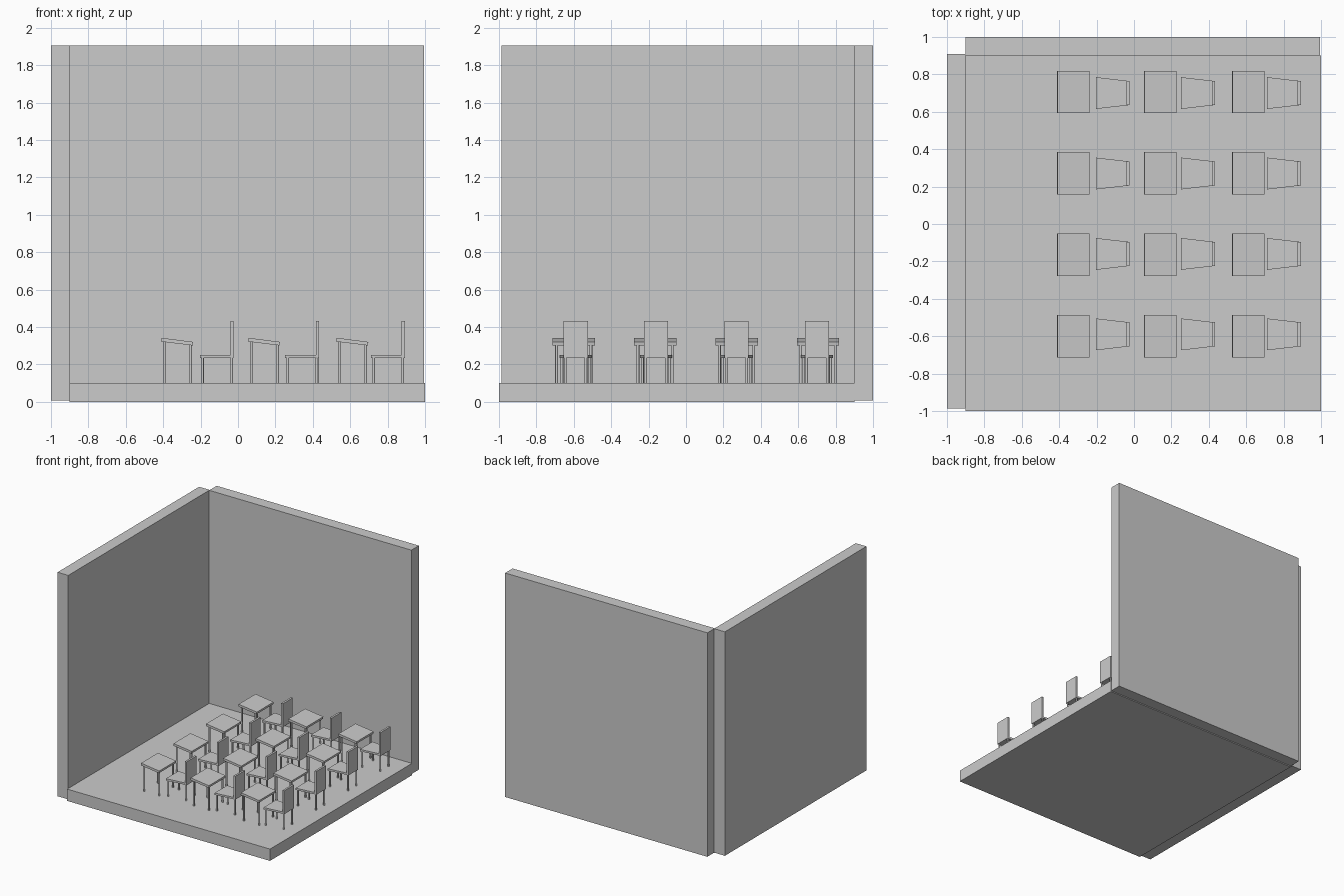
import bpy, bmesh

if "Cube" in bpy.data.objects:
    bpy.data.objects.remove(bpy.data.objects["Cube"])

DESK_X = (-0.412, 0.053, 0.524)
CHAIR_X = (-0.204, 0.252, 0.711)
DESK_Y = (0.706, 0.271, -0.165, -0.60)
CHAIR_Y = (0.70, 0.27, -0.16, -0.59)
FLOOR_Z = 0.10


def mesh_object(name, bm):
    bmesh.ops.recalc_face_normals(bm, faces=bm.faces)
    me = bpy.data.meshes.new(name)
    bm.to_mesh(me)
    bm.free()
    ob = bpy.data.objects.new(name, me)
    bpy.context.collection.objects.link(ob)
    return ob


def prism(name, pts, offset):
    """Extrude a closed 3D outline along an offset vector."""
    bm = bmesh.new()
    face = bm.faces.new([bm.verts.new(p) for p in pts])
    ext = bmesh.ops.extrude_face_region(bm, geom=[face])
    bmesh.ops.translate(bm, vec=offset,
                        verts=[v for v in ext["geom"] if isinstance(v, bmesh.types.BMVert)])
    return mesh_object(name, bm)


def box(name, x0, x1, y0, y1, z0, z1):
    return prism(name, [(x0, y0, z0), (x1, y0, z0), (x1, y1, z0), (x0, y1, z0)],
                 (0, 0, z1 - z0))


def leg(name, x, y, top, r=0.0072):
    bpy.ops.mesh.primitive_cylinder_add(vertices=16, radius=r, depth=top - FLOOR_Z,
                                        location=(x, y, (top + FLOOR_Z) / 2))
    bpy.context.object.name = name
    bpy.ops.object.shade_smooth_by_angle()


def desk(x, y):
    # slanted top
    prism("desk_top", [(x, y - 0.113, 0.322), (x + 0.003, y - 0.113, 0.342),
                       (x + 0.173, y - 0.113, 0.320), (x + 0.170, y - 0.113, 0.301)],
          (0, 0.226, 0))
    for s in (-1, 1):
        leg("desk_front_leg", x + 0.018, y + s * 0.092, 0.325)
        leg("desk_rear_leg", x + 0.159, y + s * 0.092, 0.307)


def chair(x, y):
    # tapered seat
    prism("chair_seat", [(x, y - 0.085, 0.235), (x + 0.181, y - 0.064, 0.235),
                         (x + 0.181, y + 0.064, 0.235), (x, y + 0.085, 0.235)],
          (0, 0, 0.016))
    box("chair_back", x + 0.164, x + 0.181, y - 0.065, y + 0.065, 0.235, 0.433)
    for s in (-1, 1):
        leg("chair_front_leg", x + 0.014, y + s * 0.073, 0.240)
        leg("chair_rear_leg", x + 0.170, y + s * 0.055, 0.240)


# room shell
box("floor", -0.90, 1.0, -1.0, 0.90, 0.0, FLOOR_Z)
box("left_wall", -1.0, -0.90, -0.987, 0.908, 0.008, 1.905)
box("back_wall", -0.90, 0.995, 0.90, 1.0, 0.008, 1.905)

# desks and chairs in a grid
for dx, cx in zip(DESK_X, CHAIR_X):
    for dy, cy in zip(DESK_Y, CHAIR_Y):
        desk(dx, dy)
        chair(cx, cy)
